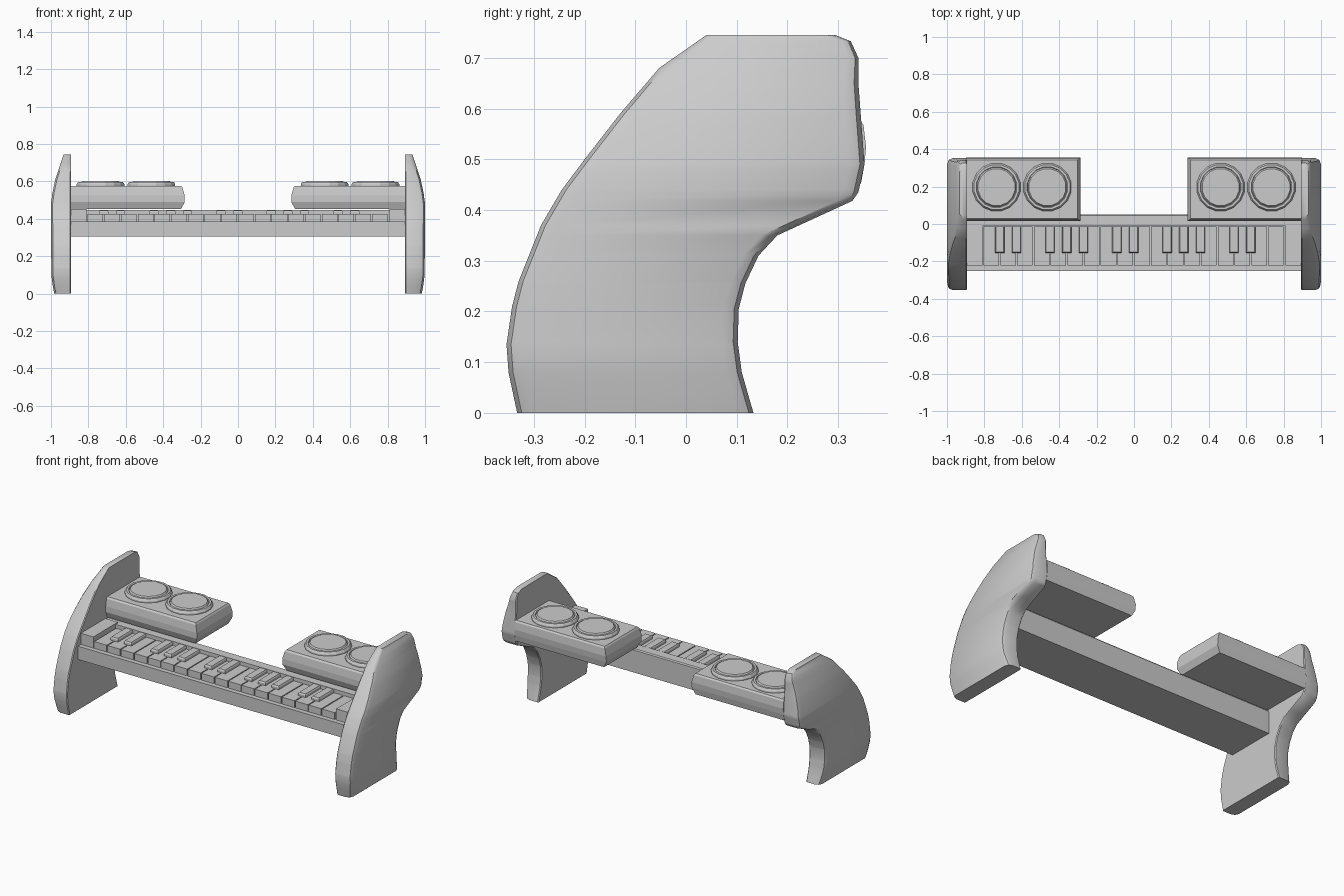
import bpy, bmesh, math

if "Cube" in bpy.data.objects:
    bpy.data.objects.remove(bpy.data.objects["Cube"])

def finish(bm, name, smooth=False):
    bmesh.ops.recalc_face_normals(bm, faces=bm.faces)
    me = bpy.data.meshes.new(name)
    bm.to_mesh(me)
    bm.free()
    ob = bpy.data.objects.new(name, me)
    bpy.context.collection.objects.link(ob)
    if smooth:
        bpy.ops.object.select_all(action='DESELECT')
        ob.select_set(True)
        bpy.context.view_layer.objects.active = ob
        bpy.ops.object.shade_smooth_by_angle(angle=math.radians(35))
    return ob

def loft(rings, name, smooth=False):
    bm = bmesh.new()
    loops = [[bm.verts.new(p) for p in r] for r in rings]
    n = len(loops[0])
    for a, b in zip(loops, loops[1:]):
        for i in range(n):
            j = (i + 1) % n
            bm.faces.new((a[i], a[j], b[j], b[i]))
    bm.faces.new(loops[0])
    bm.faces.new(loops[-1])
    return finish(bm, name, smooth)

def box(name, x0, x1, y0, y1, z0, z1):
    return loft([[(x0, y0, z), (x1, y0, z), (x1, y1, z), (x0, y1, z)]
                 for z in (z0, z1)], name)

def lerp(table, z):
    for (z0, v0), (z1, v1) in zip(table, table[1:]):
        if z <= z1:
            return v0 + (v1 - v0) * (z - z0) / (z1 - z0)
    return table[-1][1]

# Curved side panels: horizontal sections stacked along z
front = [(0, -.333), (.08, -.35), (.135, -.354), (.21, -.343), (.26, -.33), (.37, -.286),
         (.44, -.245), (.5, -.2), (.59, -.13), (.68, -.053), (.745, .04)]
back = [(0, .133), (.08, .11), (.14, .102), (.205, .104), (.255, .117), (.31, .143),
        (.35, .18), (.418, .328), (.435, .34), (.49, .352), (.65, .34), (.7, .34),
        (.733, .325), (.745, .295)]
outer = [(0, .982), (.04, .99), (.1, .998), (.48, 1.0), (.54, .992), (.61, .977), (.745, .932)]
levels = sorted({z for t in (front, back, outer) for z, _ in t})

for side, label in ((-1, "left"), (1, "right")):
    rings = []
    for z in levels:
        f, b, o = lerp(front, z), lerp(back, z), lerp(outer, z)
        r = min(.03, (o - .893) * .4)
        sec = [(.893, f + .005), (.898, f), (o - r, f), (o - r * .3, f + r * .3), (o, f + r),
               (o, b - r), (o - r * .3, b - r * .3), (o - r, b), (.898, b), (.893, b - .005)]
        rings.append([(side * x, y, z) for x, y in sec])
    loft(rings, label + "_side_panel", True)

# Keyboard bed with front ledge and rear rail
bed = [(-.25, .305), (.05, .305), (.05, .44), (.045, .447), (-.01, .447), (-.01, .385), (-.25, .385)]
loft([[(x, y, z) for y, z in bed] for x in (-.895, .895)], "keyboard_bed")
for side, label in ((-1, "left"), (1, "right")):
    xs = sorted((side * .81, side * .895))
    box(label + "_end_block", *xs, -.222, .012, .38, .452)

# White and black keys
W = 1.61 / 18
for i in range(18):
    x = -.807 + i * W
    box("white_key", x + .003, x + W - .003, -.222, -.013, .38, .426)
for i in (1, 2, 4, 5, 6, 8, 9, 11, 12, 13, 15, 16):
    x = -.807 + i * W
    loft([[(x - h, y0, z), (x + h, y0, z), (x + h, -.013, z), (x - h, -.013, z)]
          for h, y0, z in ((.025, -.155, .42), (.025, -.155, .438), (.021, -.15, .446))],
         "black_key")

# Rear pods with bulging edges, each carrying two pads
for side, label in ((-1, "left"), (1, "right")):
    rings = []
    for x, y0, y1, z in ((.305, .03, .345, .452), (.285, .015, .352, .49),
                         (.285, .015, .355, .525), (.297, .022, .35, .568),
                         (.303, .03, .343, .577)):
        rings.append([(side * a, y, z) for a, y in ((x, y0), (.897, y0), (.897, y1), (x, y1))])
    loft(rings, label + "_pod")
    for cx in (.463, .735):
        rings = []
        for r, z in ((.13, .57), (.13, .585), (.122, .598), (.11, .598), (.107, .593), (.1, .603)):
            rings.append([(side * cx + r * math.cos(math.tau * (k + .5) / 16),
                           .197 + r * math.sin(math.tau * (k + .5) / 16), z) for k in range(16)])
        loft(rings, label + "_round_pad")
